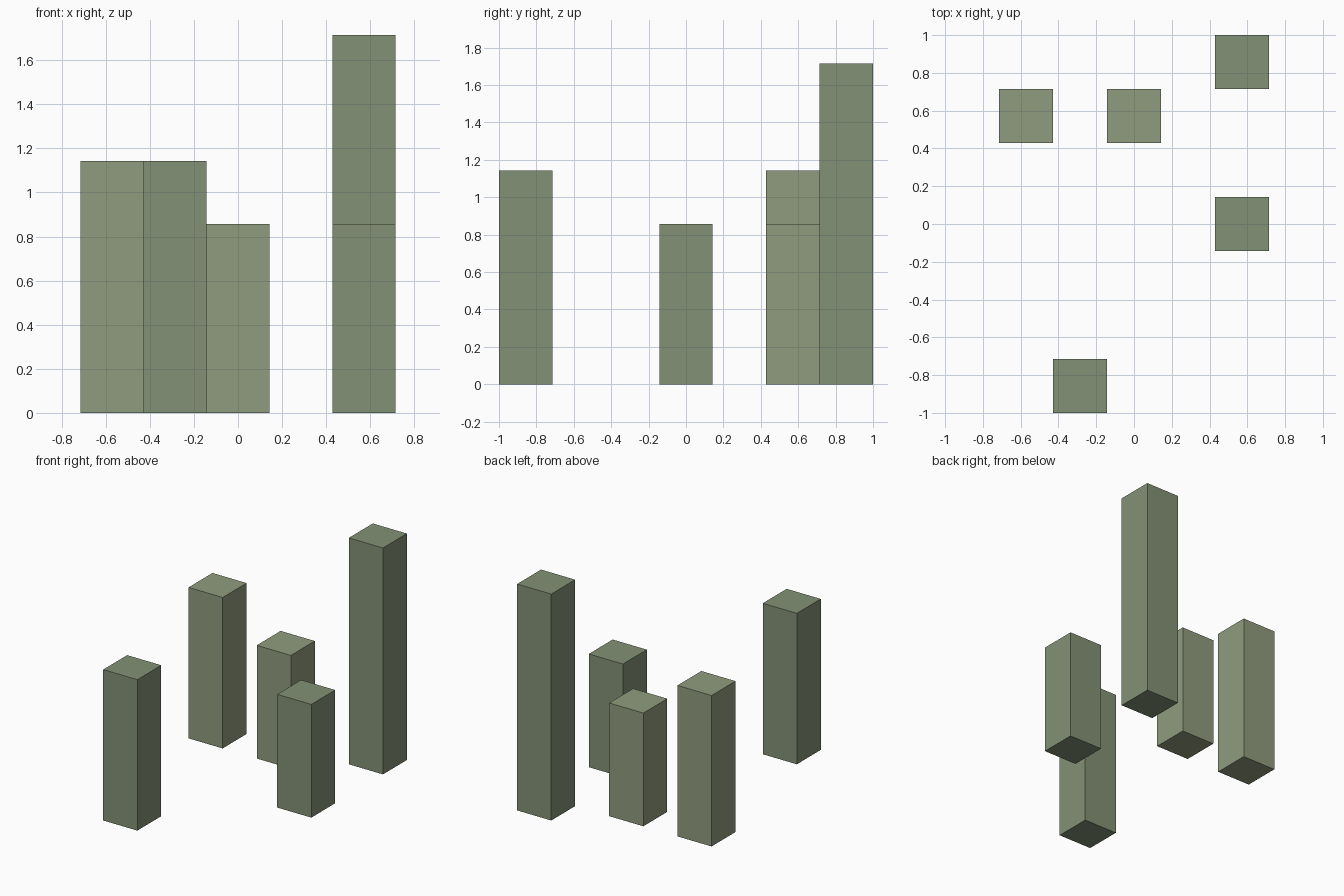
import bpy

if "Cube" in bpy.data.objects:
    bpy.data.objects.remove(bpy.data.objects["Cube"])

U = 2 / 7  # pillar width, also the layout module


def make_material(name, color):
    mat = bpy.data.materials.new(name)
    mat.diffuse_color = (*color, 1)
    mat.use_nodes = True
    mat.node_tree.nodes["Principled BSDF"].inputs["Base Color"].default_value = mat.diffuse_color
    return mat


light = make_material("light_green", (0.28, 0.33, 0.21))
dark = make_material("dark_green", (0.23, 0.285, 0.18))


def pillar(name, x, y, height, mat):
    """Square pillar standing on the ground, measured in modules."""
    bpy.ops.mesh.primitive_cube_add(size=1, location=(x * U, y * U, height * U / 2))
    obj = bpy.context.object
    obj.name = name
    obj.scale = (U, U, height * U)
    bpy.ops.object.transform_apply(location=False, rotation=False, scale=True)
    obj.data.materials.append(mat)


# Five separate square pillars
pillar("back_left_pillar", -2, 2, 4, light)
pillar("back_middle_pillar", 0, 2, 3, light)
pillar("tall_back_right_pillar", 2, 3, 6, dark)
pillar("right_pillar", 2, 0, 3, dark)
pillar("front_pillar", -1, -3, 4, dark)
